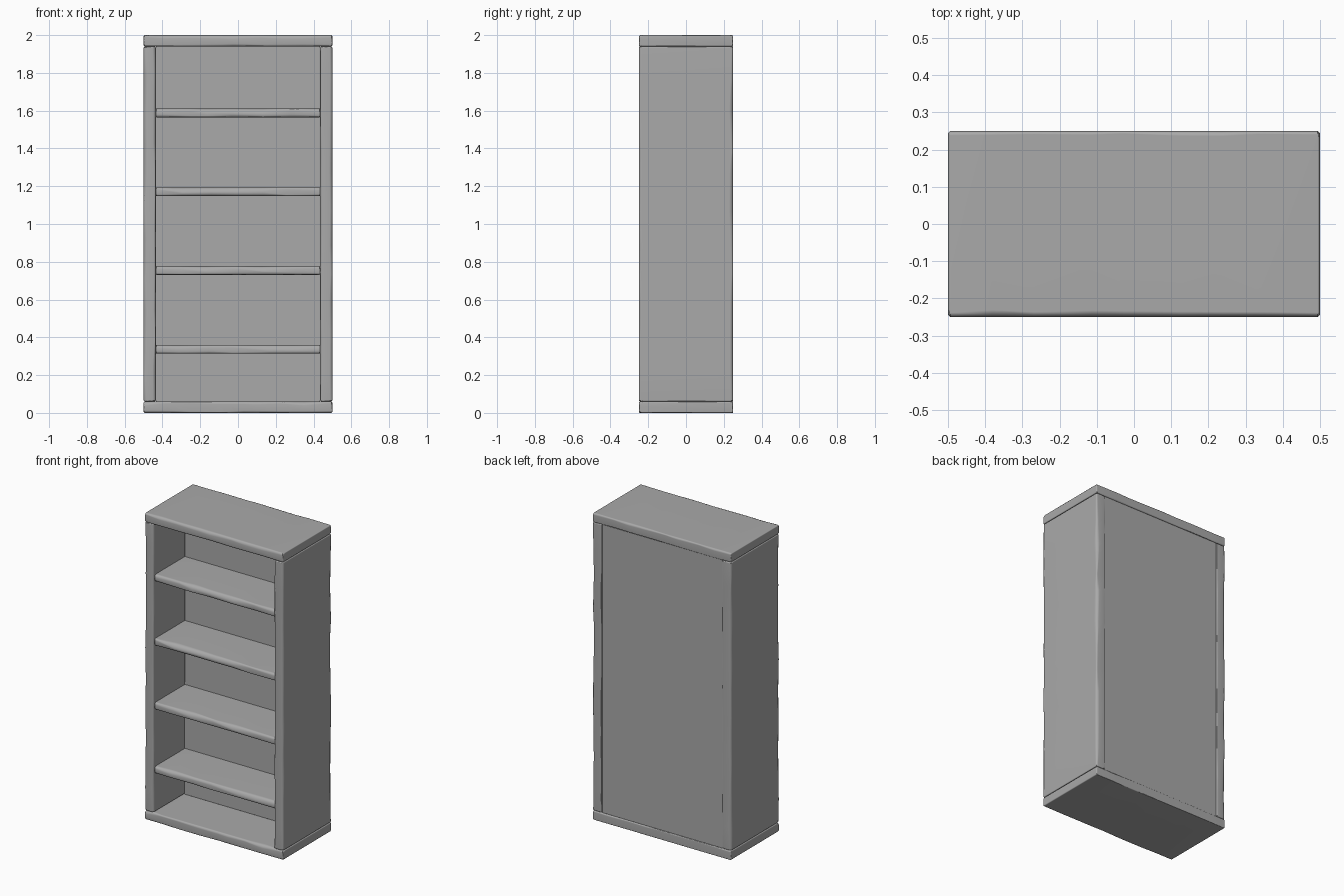
import bpy
import bmesh
import math
import random
from mathutils import Vector

random.seed(7)

cube = bpy.data.objects.get("Cube")
if cube:
    bpy.data.objects.remove(cube, do_unlink=True)

grey = bpy.data.materials.new("plain_grey")
grey.use_nodes = True
colour = (0.4, 0.4, 0.4, 1)
grey.diffuse_color = colour
grey.node_tree.nodes["Principled BSDF"].inputs["Base Color"].default_value = colour


def section(lo, hi, wear, shrink):
    """Rectangle whose four corners are rounded off by random amounts."""
    corners = [(lo[0], lo[1], 1, 1), (hi[0], lo[1], -1, 1),
               (hi[0], hi[1], -1, -1), (lo[0], hi[1], 1, -1)]
    points = []
    for i, (u, v, su, sv) in enumerate(corners):
        cut = wear[i] * random.uniform(0.3, 1) + 0.003
        a, b = cut * random.uniform(0.7, 1.2), cut
        u, v = u + su * shrink, v + sv * shrink
        arc = [(u, v + sv * b), (u + su * a * 0.3, v + sv * b * 0.3), (u + su * a, v)]
        points += arc if i % 2 == 0 else arc[::-1]
    return points


def board(name, lo, hi, axis, wear, steps=9, end=0.006):
    """Worn plank lofted along one axis; wear is set per long edge."""
    others = [i for i in range(3) if i != axis]
    low, high = [lo[i] for i in others], [hi[i] for i in others]
    length = hi[axis] - lo[axis]
    stations = [(lo[axis], end)]
    for s in range(steps):
        t = s / (steps - 1)
        if 0 < s < steps - 1:
            t += random.uniform(-0.3, 0.3) / steps
        stations.append((lo[axis] + end + t * (length - 2 * end), 0))
    stations.append((hi[axis], end))

    bm = bmesh.new()
    rings = []
    for along, shrink in stations:
        ring = []
        for u, v in section(low, high, wear, shrink):
            co = Vector((0, 0, 0))
            co[axis], co[others[0]], co[others[1]] = along, u, v
            ring.append(bm.verts.new(co))
        rings.append(ring)
    n = len(rings[0])
    for a, b in zip(rings, rings[1:]):
        for i in range(n):
            j = (i + 1) % n
            bm.faces.new((a[i], a[j], b[j], b[i]))
    bm.faces.new(rings[0])
    bm.faces.new(rings[-1])
    bmesh.ops.recalc_face_normals(bm, faces=bm.faces)
    mesh = bpy.data.meshes.new(name)
    bm.to_mesh(mesh)
    bm.free()
    mesh.materials.append(grey)
    obj = bpy.data.objects.new(name, mesh)
    bpy.context.collection.objects.link(obj)
    bpy.ops.object.select_all(action='DESELECT')
    obj.select_set(True)
    bpy.context.view_layer.objects.active = obj
    bpy.ops.object.shade_smooth_by_angle(angle=math.radians(50))
    weighted = obj.modifiers.new("flat_faces", 'WEIGHTED_NORMAL')
    weighted.keep_sharp = True
    return obj


W, D, H = 0.5, 0.25, 2.0
T = 0.06        # board thickness
INNER = 0.435   # inside face of the side panels
BACK = 0.07     # front face of the thick back panel

# Top and base boards
board("top_board", (-W, -D, H - T), (W, D, H), 0, (0.012, 0.008, 0.012, 0.022))
board("base_board", (-W, -D, 0), (W, D, T), 0, (0.01, 0.003, 0.008, 0.02))

# Side panels, most worn on their outer front edges
board("right_side", (-W, -D, T), (-INNER, D, H - T), 2, (0.026, 0.014, 0.005, 0.02), 12)
board("left_side", (INNER, -D, T), (W, D, H - T), 2, (0.014, 0.026, 0.02, 0.005), 12)

# Back panel
board("back_panel", (-INNER, BACK, T), (INNER, D - 0.006, H - T), 2,
      (0, 0, 0, 0), 2, 0.001)

# Four shelves, evenly spaced
for k in range(4):
    top = 0.36 + k * 0.417
    board("shelf_%d" % (k + 1), (-INNER, -0.24, top - 0.046), (INNER, BACK + 0.01, top),
          0, (0.012, 0, 0, 0.024), 7, 0.003)
